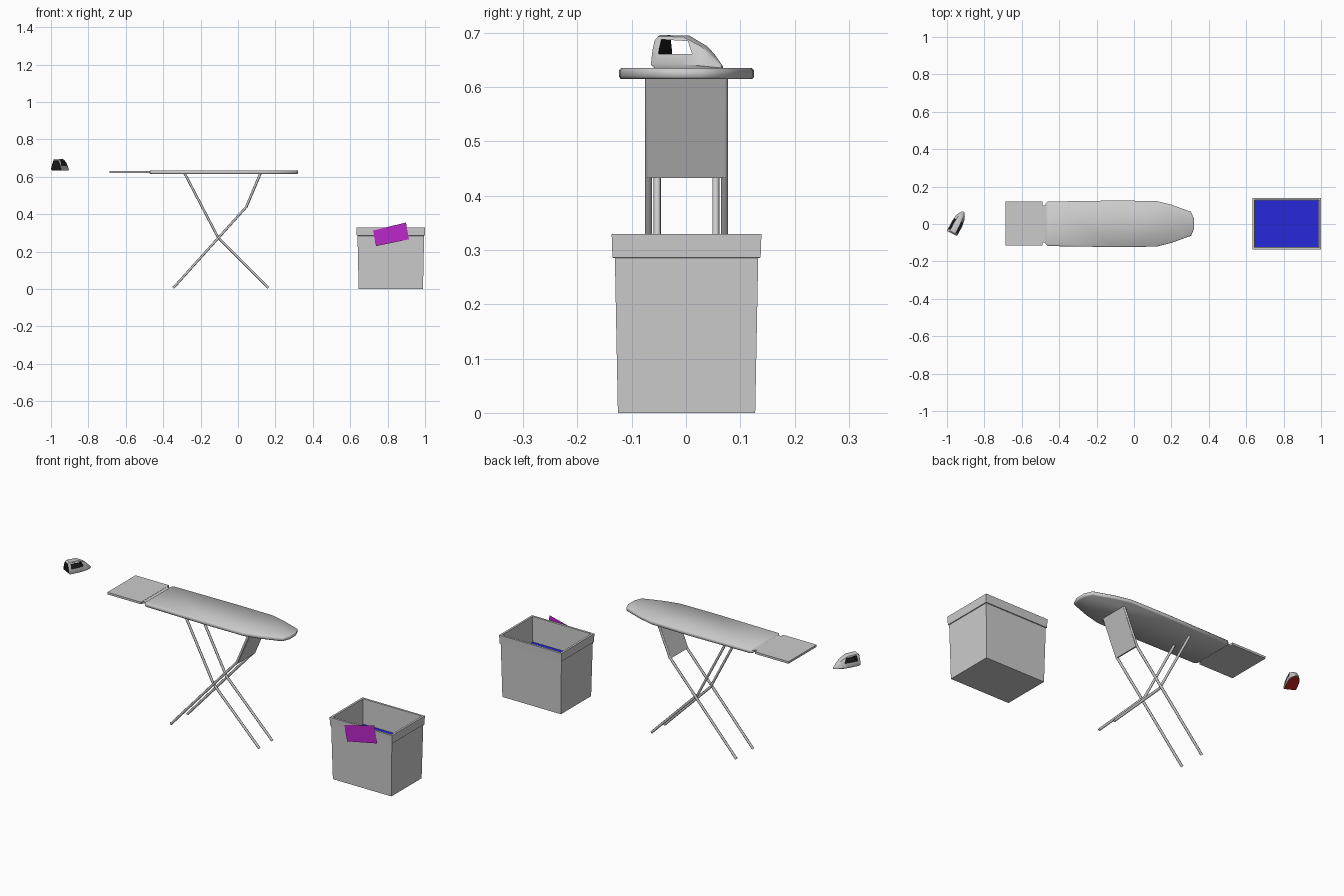
import bpy, bmesh, math
from mathutils import Matrix

if "Cube" in bpy.data.objects:
    bpy.data.objects.remove(bpy.data.objects["Cube"])


def material(name, rgb):
    m = bpy.data.materials.new(name)
    m.diffuse_color = (*rgb, 1)
    m.use_nodes = True
    m.node_tree.nodes["Principled BSDF"].inputs["Base Color"].default_value = m.diffuse_color
    return m


grey = material("grey", (0.8, 0.8, 0.8))
black = material("black", (0.01, 0.01, 0.01))
red = material("red", (0.8, 0.02, 0.02))
blue = material("blue", (0.02, 0.02, 0.7))
purple = material("purple", (0.5, 0.02, 0.6))


def finish(name, bm, mats=(), smooth=None):
    bmesh.ops.recalc_face_normals(bm, faces=bm.faces)
    me = bpy.data.meshes.new(name)
    bm.to_mesh(me)
    bm.free()
    ob = bpy.data.objects.new(name, me)
    bpy.context.collection.objects.link(ob)
    for m in mats:
        me.materials.append(m)
    if smooth:
        bpy.ops.object.select_all(action='DESELECT')
        ob.select_set(True)
        bpy.context.view_layer.objects.active = ob
        bpy.ops.object.shade_smooth_by_angle(angle=math.radians(smooth))
    return ob


def loft(rings):
    """Bridge equal-length closed rings and cap both ends."""
    bm = bmesh.new()
    vs = [[bm.verts.new(p) for p in r] for r in rings]
    n = len(vs[0])
    for a, b in zip(vs, vs[1:]):
        for i in range(n):
            j = (i + 1) % n
            bm.faces.new((a[i], a[j], b[j], b[i]))
    bm.faces.new(vs[0][::-1])
    bm.faces.new(vs[-1])
    return bm


def rect(cx, cy, hx, hy, z):
    return [(cx - hx, cy - hy, z), (cx + hx, cy - hy, z),
            (cx + hx, cy + hy, z), (cx - hx, cy + hy, z)]


def slab(name, x0, x1, y0, y1, z0, z1, mats=()):
    c = ((x0 + x1) / 2, (y0 + y1) / 2, (x1 - x0) / 2, (y1 - y0) / 2)
    return finish(name, loft([rect(*c, z0), rect(*c, z1)]), mats)


def tube(name, pts, radius):
    cu = bpy.data.curves.new(name, 'CURVE')
    cu.dimensions = '3D'
    cu.bevel_depth = radius
    cu.bevel_resolution = 2
    cu.use_fill_caps = True
    sp = cu.splines.new('POLY')
    sp.points.add(len(pts) - 1)
    for p, co in zip(sp.points, pts):
        p.co = (*co, 1)
    ob = bpy.data.objects.new(name, cu)
    bpy.context.collection.objects.link(ob)


# padded board: half outline mirrored in y, stacked into a rounded-edge slab
half = [(-0.472, 0.108), (-0.462, 0.119), (-0.1, 0.1245), (0.12, 0.122),
        (0.2, 0.102), (0.305, 0.064), (0.322, 0.025)]
outline = half + [(x, -y) for x, y in reversed(half)]
rings = [[(-0.07 + (x + 0.07) * s, 0.001 + y * t, z) for x, y in outline]
         for s, t, z in ((0.988, 0.97, 0.615), (1, 1, 0.619),
                         (1, 1, 0.631), (0.988, 0.97, 0.635))]
finish("board", loft(rings), smooth=50)

# iron rest and its neck
slab("iron_rest", -0.686, -0.488, -0.116, 0.12, 0.621, 0.632)
slab("iron_rest_neck", -0.49, -0.465, -0.1, 0.1, 0.621, 0.631)

# crossed tubular legs
for side, s in (("front", -1), ("back", 1)):
    y = 0.001 + s * 0.054
    tube("inner_leg_" + side, [(-0.285, y, 0.618), (-0.107, y, 0.277), (0.163, y, 0.006)], 0.0065)
    y = 0.001 + s * 0.070
    tube("outer_leg_" + side, [(-0.346, y, 0.006), (0.043, y, 0.438), (0.12, y, 0.618)], 0.0065)

# plate joining the upper outer legs
px, pz = 0.0064, 0.0028
finish("leg_plate", loft([[(0.043 - px, y, 0.436 + pz), (0.043 + px, y, 0.436 - pz),
                           (0.12 + px, y, 0.618 - pz), (0.12 - px, y, 0.618 + pz)]
                          for y in (-0.071, 0.073)]))

# basket: tapered hollow box with an overhanging rim
cx, cy = 0.817, 0.001
finish("basket", loft([rect(cx, cy, hx, hy, z) for hx, hy, z in (
    (0.172, 0.1265, 0), (0.178, 0.132, 0.285), (0.182, 0.1365, 0.286),
    (0.183, 0.138, 0.33), (0.172, 0.127, 0.33), (0.165, 0.12, 0.012))]))

# laundry filling the basket and a cloth hanging over the rim
slab("folded_laundry", cx - 0.169, cx + 0.169, cy - 0.124, cy + 0.124, 0.16, 0.197, [blue])
bm = bmesh.new()
bm.faces.new([bm.verts.new((x, -0.1385, z)) for x, z in (
    (0.722, 0.313), (0.738, 0.23), (0.914, 0.266), (0.898, 0.356))])
finish("hanging_cloth", bm, [purple])

# iron body lofted from heel to tip: (length, base half width, top half width, top height)
place = Matrix.Translation((-0.973, -0.051, 0)) @ Matrix.Rotation(math.radians(62.7), 4, 'Z')
rings = []
for u, w, t, top in ((0, 0.030, 0.015, 0.688), (0.008, 0.031, 0.017, 0.696),
                     (0.06, 0.031, 0.016, 0.695), (0.095, 0.026, 0.013, 0.677),
                     (0.112, 0.019, 0.010, 0.661), (0.132, 0.005, 0.002, 0.640)):
    h = top - 0.635
    prof = [(w * 0.9, 0.635), (w, 0.635 + h * 0.12), ((w + t) * 0.53, 0.635 + h * 0.6),
            (t, top - h * 0.04), (t * 0.5, top)]
    rings.append([(u + (0.006 if u == 0 and z == 0.635 else 0), v, z)
                  for v, z in prof + [(-v, z) for v, z in reversed(prof)]])
bm = loft(rings)
bmesh.ops.recalc_face_normals(bm, faces=bm.faces)
for f in bm.faces:
    if all(v.co.z < 0.6351 for v in f.verts):
        f.material_index = 2
    elif f.calc_center_median().x < 0.003:
        f.material_index = 1
bm.transform(place)
iron = finish("iron", bm, [grey, black, red], smooth=35)

# handle opening cut through the iron
bm = loft([[(u, v, z) for u, z in ((0.014, 0.661), (0.082, 0.661), (0.070, 0.685), (0.016, 0.688))]
           for v in (-0.05, 0.05)])
for f in bm.faces:
    f.material_index = 1
bm.transform(place)
cutter = finish("handle_cutter", bm, [grey, black, red])
cutter.hide_render = True
cutter.hide_set(True)
mod = iron.modifiers.new("handle_opening", 'BOOLEAN')
mod.operation = 'DIFFERENCE'
mod.object = cutter
mod.solver = 'EXACT'
